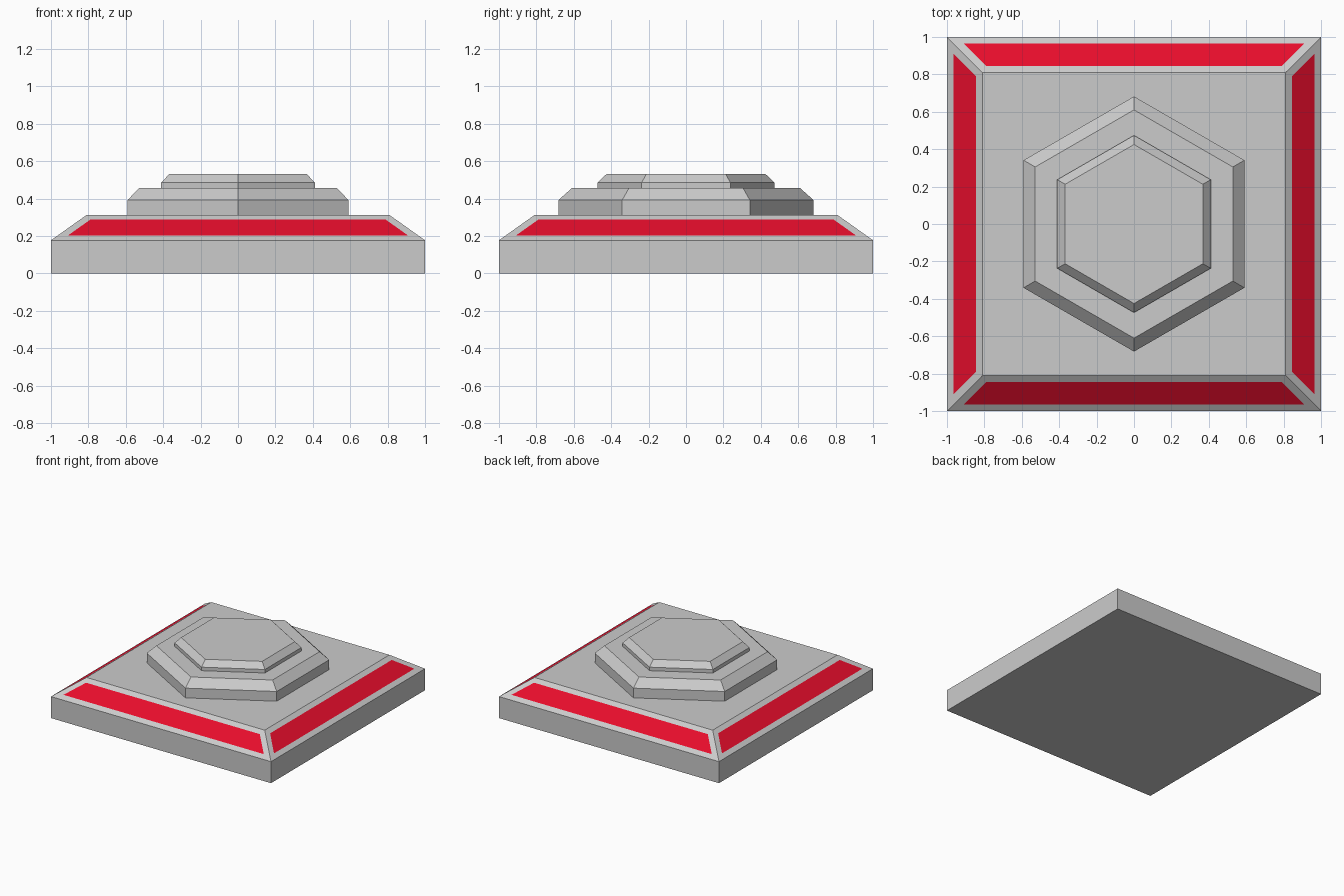
import bpy, bmesh
from math import sin, cos, pi, sqrt

if "Cube" in bpy.data.objects:
    bpy.data.objects.remove(bpy.data.objects["Cube"])


def tier(name, sides, start, profile):
    """Closed stack of polygon rings; profile is (corner radius, height) from bottom to top."""
    bm = bmesh.new()
    angles = [start + 2 * pi * i / sides for i in range(sides)]
    rings = [[bm.verts.new((r * cos(a), r * sin(a), z)) for a in angles] for r, z in profile]
    bm.faces.new(rings[0][::-1])
    bm.faces.new(rings[-1])
    for low, high in zip(rings, rings[1:]):
        for i in range(sides):
            j = (i + 1) % sides
            bm.faces.new((low[i], low[j], high[j], high[i]))
    bm.normal_update()
    mesh = bpy.data.meshes.new(name)
    bm.to_mesh(mesh)
    bm.free()
    obj = bpy.data.objects.new(name, mesh)
    bpy.context.collection.objects.link(obj)
    return obj


# Square base with sloped rim
base = tier("base_plate", 4, pi / 4,
            [(sqrt(2), 0), (sqrt(2), 0.177), (0.81 * sqrt(2), 0.312)])

# Red panels inset flush in the four sloped faces
red = bpy.data.materials.new("red_panel")
red.diffuse_color = (0.8, 0.004, 0.025, 1)
base.data.materials.append(bpy.data.materials.new("grey_body"))
base.data.materials[0].diffuse_color = (0.8, 0.8, 0.8, 1)
base.data.materials.append(red)
bm = bmesh.new()
bm.from_mesh(base.data)
slopes = [f for f in bm.faces if 0.1 < f.normal.z < 0.99]
bmesh.ops.inset_individual(bm, faces=slopes, thickness=0.0425, use_even_offset=True)
for f in slopes:
    f.material_index = 1
bm.to_mesh(base.data)
bm.free()

# Two stacked hexagonal steps with bevelled tops
tier("lower_hexagon", 6, pi / 2, [(0.682, 0.312), (0.682, 0.392), (0.61, 0.456)])
tier("upper_hexagon", 6, pi / 2, [(0.474, 0.456), (0.474, 0.485), (0.425, 0.531)])

for m in bpy.data.materials:
    if m.users and not m.is_grease_pencil:
        m.use_nodes = True
        m.node_tree.nodes["Principled BSDF"].inputs["Base Color"].default_value = m.diffuse_color
